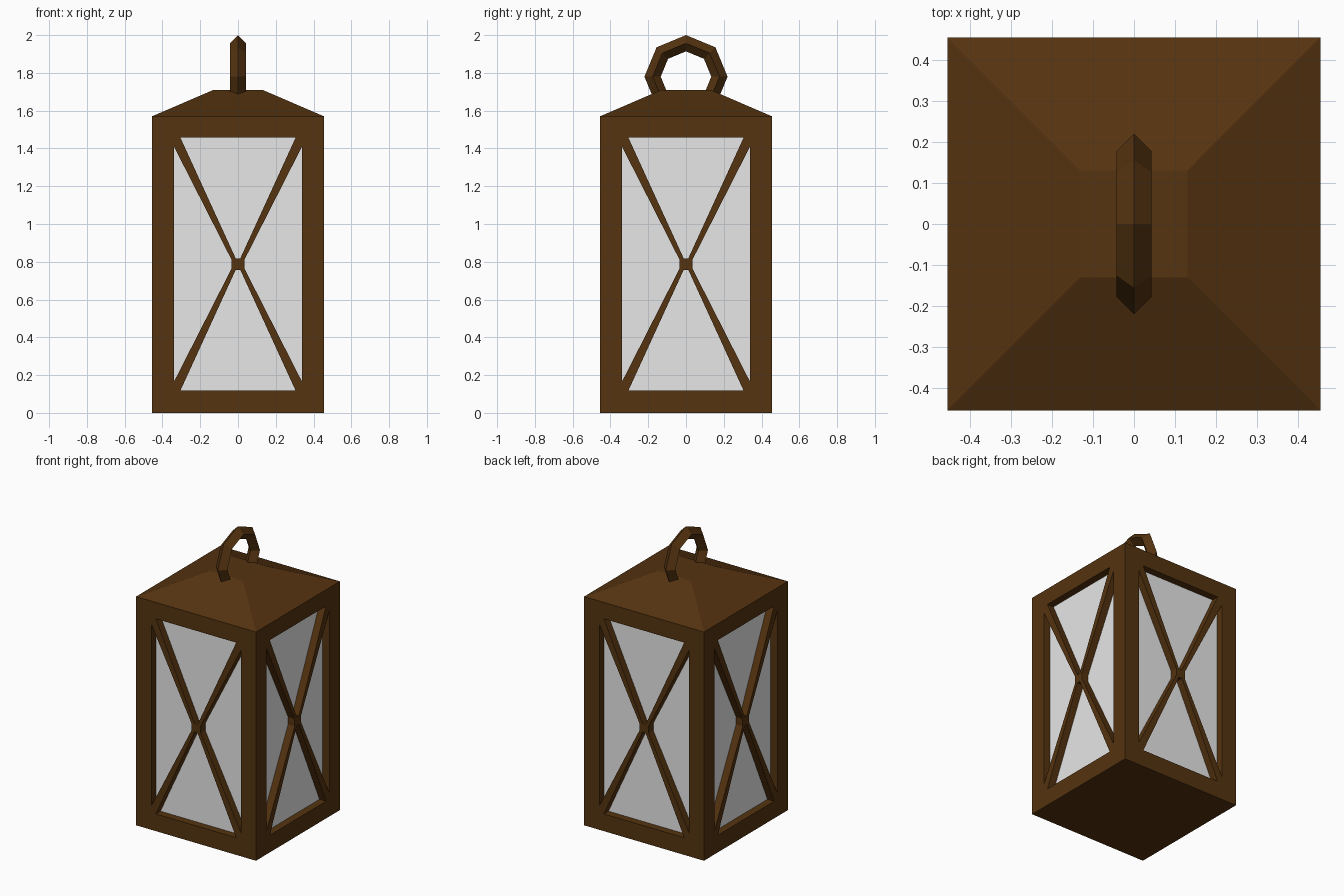
import bpy
from math import pi, sin, cos, sqrt

cube = bpy.data.objects.get("Cube")
if cube:
    bpy.data.objects.remove(cube, do_unlink=True)

HALF = 0.455      # half width of the body
DEPTH = 0.05      # frame thickness in front of the glass
WALL = 1.57       # height of the walls
CORE = HALF - DEPTH


def material(name, rgb):
    mat = bpy.data.materials.new(name)
    mat.use_nodes = True
    color = (*rgb, 1)
    mat.diffuse_color = color
    mat.node_tree.nodes["Principled BSDF"].inputs["Base Color"].default_value = color
    return mat


brown = material("dark brown wood", (0.091, 0.033, 0.005))
glass = material("pale grey glass", (0.8, 0.8, 0.8))


def finish(name, *mats):
    obj = bpy.context.object
    obj.name = name
    obj.data.materials.clear()
    for mat in mats:
        obj.data.materials.append(mat)
    return obj


def frame(name, angle, half):
    """Wall plate with four openings that leave a crossed lattice."""
    left, top, bottom = 0.34, 1.457, 0.118
    mid = (top + bottom) / 2
    rise = top - mid
    upper = [(-0.305, rise), (0.305, rise), (0.012, 0.03), (-0.012, 0.03)]
    side = [(left, rise - 0.045), (left, 0.045 - rise), (0.035, -0.025), (0.035, 0.025)]
    outlines = [[(-half, 0), (half, 0), (half, WALL), (-half, WALL)]]
    for s in (1, -1):
        outlines.append([(x, mid + s * z) for x, z in upper])
        outlines.append([(s * x, mid + z) for x, z in side])

    curve = bpy.data.curves.new(name, "CURVE")
    curve.dimensions = "2D"
    curve.fill_mode = "BOTH"
    curve.extrude = DEPTH / 2
    for outline in outlines:
        spline = curve.splines.new("POLY")
        spline.points.add(len(outline) - 1)
        for point, (x, y) in zip(spline.points, outline):
            point.co = (x, y, 0, 1)
        spline.use_cyclic_u = True

    obj = bpy.data.objects.new(name, curve)
    bpy.context.collection.objects.link(obj)
    dist = HALF - DEPTH / 2
    obj.location = (sin(angle) * dist, -cos(angle) * dist, 0)
    obj.rotation_euler = (pi / 2, 0, angle)
    bpy.ops.object.select_all(action="DESELECT")
    obj.select_set(True)
    bpy.context.view_layer.objects.active = obj
    bpy.ops.object.convert(target="MESH")
    finish(name, brown)
    bpy.ops.object.shade_flat()


# Four walls; the side walls fit between the front and back ones
for i, label in enumerate(("front", "left", "back", "right")):
    frame(label + "_frame", i * pi / 2, CORE if i % 2 else HALF)

# Glass core with a wooden floor
bpy.ops.mesh.primitive_cube_add(size=1, location=(0, 0, WALL / 2))
core = finish("glass_core", glass, brown)
core.scale = (2 * CORE, 2 * CORE, WALL)
for face in core.data.polygons:
    face.material_index = int(abs(face.normal.z) > 0.5)

# Truncated pyramid roof
bpy.ops.mesh.primitive_cone_add(
    vertices=4, radius1=HALF * sqrt(2), radius2=0.13 * sqrt(2),
    depth=0.14, location=(0, 0, WALL + 0.07), rotation=(0, 0, pi / 4))
finish("roof", brown)

# Faceted carrying ring, sunk into the roof
bpy.ops.mesh.primitive_torus_add(
    major_segments=8, minor_segments=4, major_radius=0.177,
    minor_radius=0.043, location=(0, 0, 1.78), rotation=(0, pi / 2, 0))
finish("carrying_ring", brown)
bpy.ops.object.shade_flat()
